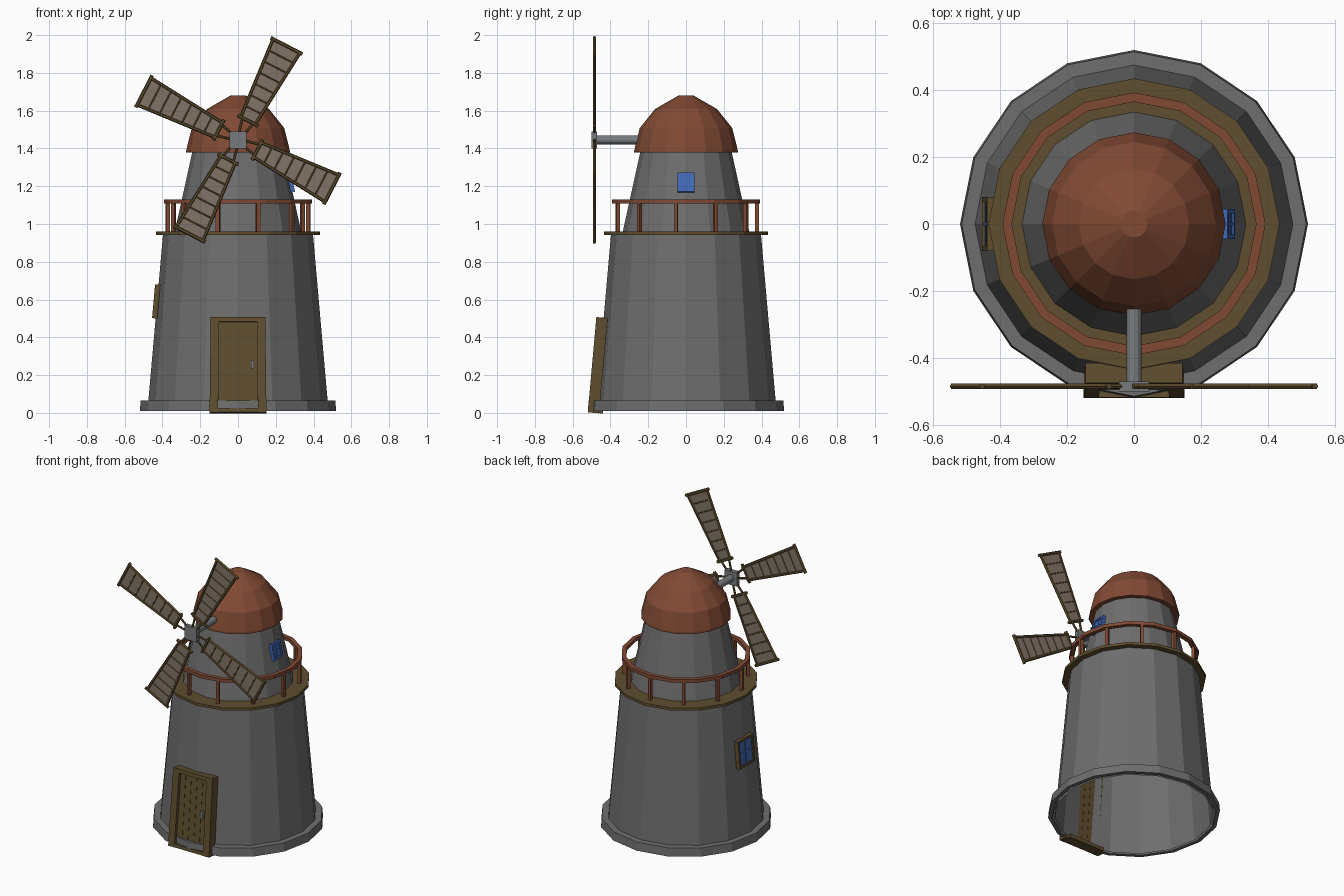
import bpy, bmesh, math
from mathutils import Matrix, Vector

if "Cube" in bpy.data.objects:
    bpy.data.objects.remove(bpy.data.objects["Cube"])


def material(name, rgb):
    m = bpy.data.materials.new(name)
    m.diffuse_color = (*rgb, 1)
    m.use_nodes = True
    m.node_tree.nodes["Principled BSDF"].inputs["Base Color"].default_value = m.diffuse_color
    return m


STONE = material("grey_stone", (0.156, 0.156, 0.156))
ROOF = material("red_brown_roof", (0.22, 0.068, 0.034))
WOOD = material("dark_wood", (0.115, 0.077, 0.028))
SAIL = material("sail_cloth", (0.225, 0.175, 0.135))
METAL = material("grey_metal", (0.19, 0.2, 0.21))
GLASS = material("blue_glass", (0.055, 0.14, 0.46))


def finish(name, bm, mat):
    bmesh.ops.recalc_face_normals(bm, faces=bm.faces[:])
    me = bpy.data.meshes.new(name)
    bm.to_mesh(me)
    bm.free()
    me.materials.append(mat)
    ob = bpy.data.objects.new(name, me)
    bpy.context.collection.objects.link(ob)
    return ob


def lathe(name, profile, mat, closed=False, sides=16):
    """Spin (radius, z) points round the z axis."""
    bm = bmesh.new()
    rings = []
    for r, z in profile:
        rings.append([bm.verts.new((r * math.cos(2 * math.pi * i / sides),
                                    r * math.sin(2 * math.pi * i / sides), z))
                      for i in range(sides)])
    pairs = list(zip(rings, rings[1:]))
    if closed:
        pairs.append((rings[-1], rings[0]))
    for a, b in pairs:
        for i in range(sides):
            j = (i + 1) % sides
            bm.faces.new((a[i], a[j], b[j], b[i]))
    return bm if name is None else finish(name, bm, mat)


def box(bm, centre, size, mtx=Matrix()):
    bmesh.ops.create_cube(bm, size=1, matrix=mtx @ Matrix.Translation(centre)
                          @ Matrix.Diagonal((*size, 1)))


def beam(bm, a, b, w, mtx=Matrix()):
    """Hexagonal rod of width w from a to b."""
    a, b = Vector(a), Vector(b)
    rot = (b - a).to_track_quat('Z', 'Y').to_matrix().to_4x4()
    bmesh.ops.create_cone(bm, cap_ends=True, segments=6, radius1=w / 2, radius2=w / 2,
                          depth=(b - a).length,
                          matrix=mtx @ Matrix.Translation((a + b) / 2) @ rot)


# Tower walls, hollow and open below
lathe("lower_tower", [(0.48, 0.01), (0.475, 0.06), (0.397, 0.945)], STONE)
lathe("upper_tower", [(0.338, 0.945), (0.24, 1.39)], STONE)
lathe("base_ring", [(0.495, 0.01), (0.52, 0.01), (0.515, 0.065), (0.475, 0.065)], STONE, True)

# Balcony floor, rail and posts
lathe("balcony_floor", [(0.33, 0.942), (0.435, 0.942), (0.435, 0.96), (0.33, 0.96)], WOOD, True)
lathe("balcony_rail", [(0.365, 1.108), (0.393, 1.108), (0.393, 1.13), (0.365, 1.13)], ROOF, True)
bm = bmesh.new()
for i in range(11):
    turn = Matrix.Rotation(math.pi / 2 + 2 * math.pi * i / 11, 4, 'Z')
    box(bm, (0.376, 0, 1.034), (0.02, 0.02, 0.152), turn)
finish("balcony_posts", bm, ROOF)

# Domed cap
bm = lathe(None, [(0.235, 1.38), (0.274, 1.378), (0.274, 1.39), (0.245, 1.508),
                  (0.165, 1.608), (0.04, 1.68)], ROOF)
bmesh.ops.holes_fill(bm, edges=[e for e in bm.edges if e.is_boundary])
finish("cap", bm, ROOF)

# Door, leaning back with the wall (local x across, y depth, z up)
LEAN = math.atan(0.09)
door = Matrix.Translation((0, -0.52, 0.003)) @ Matrix.Rotation(-LEAN, 4, 'X')
bm = bmesh.new()
for s in (-1, 1):
    # tapered side jambs
    before = set(bm.verts)
    box(bm, (s * 0.122, 0.03, 0.253), (0.045, 0.06, 0.506), door)
    for v in set(bm.verts) - before:
        if v.co.z < 0.2:
            v.co.x += s * 0.006
box(bm, (0, 0.03, 0.494), (0.25, 0.06, 0.025), door)
box(bm, (0, 0.04, 0.012), (0.26, 0.08, 0.022), door)
finish("door_frame", bm, WOOD)
bm = bmesh.new()
for i in range(5):
    box(bm, (-0.084 + i * 0.042, 0.035, 0.253), (0.0405, 0.03, 0.47), door)
finish("door_planks", bm, WOOD)
bm = bmesh.new()
box(bm, (0.077, 0.012, 0.255), (0.018, 0.02, 0.042), door)
finish("door_handle", bm, METAL)


def window(name, place, w, h, frame_mat, depth):
    """Framed four-pane window; local +x points outwards."""
    t = 0.014
    bm = bmesh.new()
    for s in (-1, 1):
        box(bm, (0, s * (w - t) / 2, 0), (depth, t, h), place)
        box(bm, (0, 0, s * (h - t) / 2), (depth, w - 2 * t, t), place)
    finish(name + "_frame", bm, frame_mat)
    bm = bmesh.new()
    box(bm, (0, 0, 0), (depth * 0.4, w - 2 * t, h - 2 * t), place)
    box(bm, (depth * 0.15, 0, 0), (depth * 0.4, 0.008, h - 2 * t), place)
    box(bm, (depth * 0.15, 0, 0), (depth * 0.4, w - 2 * t, 0.008), place)
    finish(name + "_panes", bm, GLASS)


window("upper_window", Matrix.Translation((0.28, 0, 1.22)) @ Matrix.Rotation(-0.22, 4, 'Y'),
       0.09, 0.105, GLASS, 0.022)
window("lower_window", Matrix.Translation((-0.433, 0, 0.59)) @ Matrix.Rotation(math.pi, 4, 'Z')
       @ Matrix.Rotation(-LEAN, 4, 'Y'), 0.16, 0.18, WOOD, 0.028)

# Shaft and hub
HUB = Vector((0, -0.485, 1.445))
bm = bmesh.new()
bmesh.ops.create_cone(bm, cap_ends=True, segments=12, radius1=0.023, radius2=0.023, depth=0.26,
                      matrix=Matrix.Translation((0, -0.35, 1.445))
                      @ Matrix.Rotation(math.pi / 2, 4, 'X'))
finish("shaft", bm, METAL)
bm = bmesh.new()
box(bm, HUB, (0.09, 0.03, 0.09))
finish("hub", bm, METAL)

# Four sails (local x across, z outwards)
for i in range(4):
    m = Matrix.Translation(HUB) @ Matrix.Rotation(math.radians(27.3 + 90 * i), 4, 'Y')
    r0, r1, w0, w1 = 0.115, 0.56, 0.042, 0.08
    bm = bmesh.new()
    beam(bm, (-0.062, 0, r0), (0.062, 0, r0), 0.02, m)
    beam(bm, (-0.095, 0, r1), (0.095, 0, r1), 0.02, m)
    for s in (-1, 1):
        beam(bm, (s * w0, 0, r0 - 0.01), (s * w1, 0, r1), 0.018, m)
        beam(bm, (s * 0.012, 0, 0.03), (s * 0.032, 0, r0), 0.014, m)
    for k in range(1, 7):
        f = k / 7
        w = w0 + (w1 - w0) * f
        z = r0 + (r1 - r0) * f
        beam(bm, (-w, 0, z), (w, 0, z), 0.01, m)
    finish(f"sail_frame_{i + 1}", bm, WOOD)
    bm = bmesh.new()
    box(bm, (0, 0, (r0 + r1) / 2), (2, 0.004, r1 - r0))
    for v in bm.verts:
        v.co.x *= w0 if v.co.z < 0.3 else w1
    bm.transform(m)
    finish(f"sail_cloth_{i + 1}", bm, SAIL)
